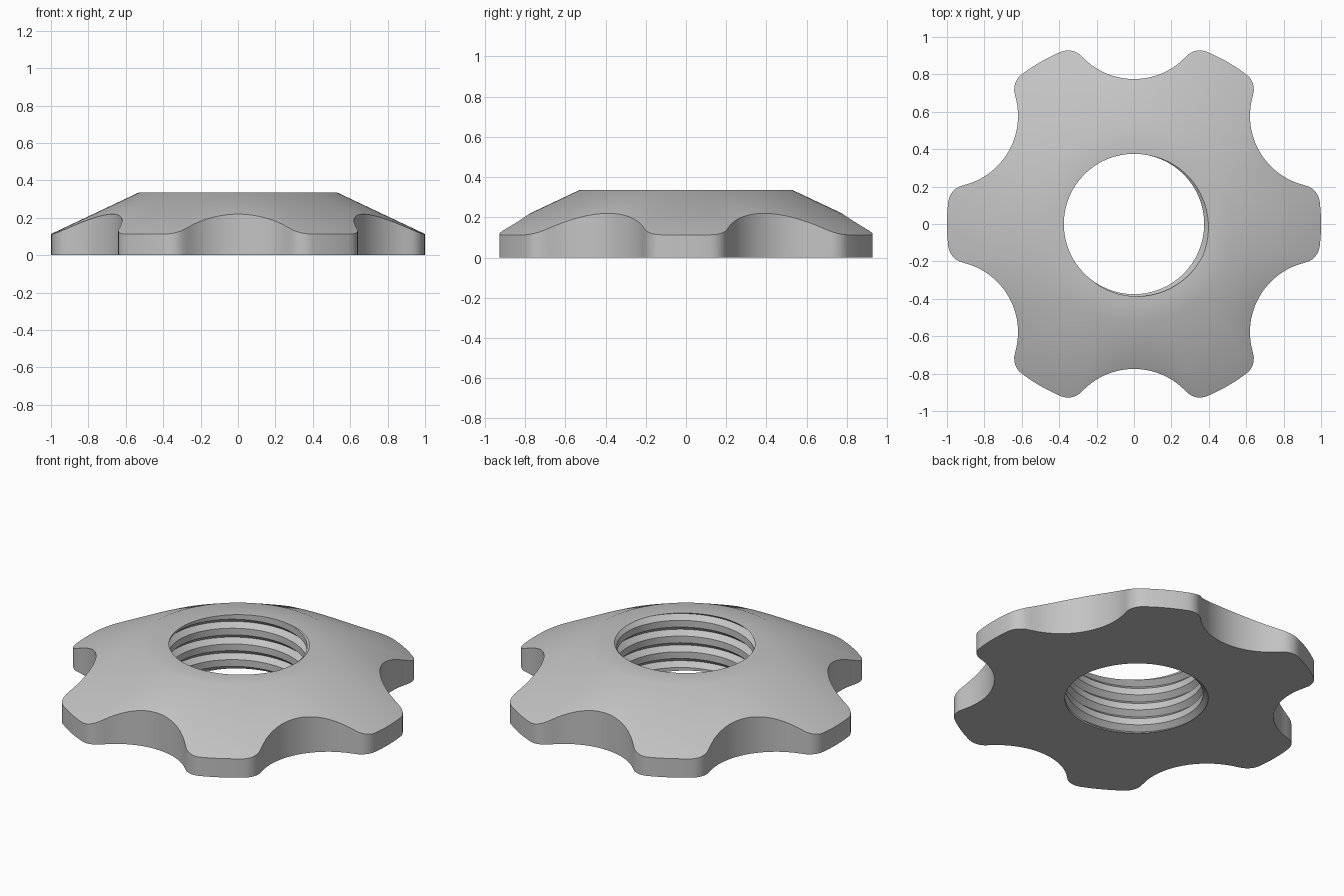
import bpy
import bmesh
from math import acos, atan2, cos, pi, radians, sin, sqrt

cube = bpy.data.objects.get("Cube")
if cube:
    bpy.data.objects.remove(cube, do_unlink=True)

# Overall sizes
COLUMNS = 360
HEIGHT, RIM_Z, SHOULDER = 0.335, 0.113, 0.53
NOTCH_CENTRE, NOTCH_RADIUS, FILLET = 1.157, 0.382, 0.1
CREST, DEPTH, PITCH, GROOVE = 0.375, 0.03, 0.094, 0.027

# Fillet between the rounded rim and each scalloped notch
fillet_dist = 1 - FILLET
reach = NOTCH_RADIUS + FILLET
notch_to_fillet = acos((fillet_dist**2 + NOTCH_CENTRE**2 - reach**2)
                       / (2 * fillet_dist * NOTCH_CENTRE))
fillet_angle = pi / 6 - notch_to_fillet
share = NOTCH_RADIUS / reach
tangent_angle = pi / 6 - atan2(
    share * fillet_dist * sin(notch_to_fillet),
    NOTCH_CENTRE + share * (fillet_dist * cos(notch_to_fillet) - NOTCH_CENTRE))


def ray_to_circle(dist, radius, offset, side):
    return dist * cos(offset) + side * sqrt(max(0, radius**2 - (dist * sin(offset))**2))


def outline_radius(angle):
    """Radius of the six-lobed outline."""
    a = abs((angle + pi / 6) % (pi / 3) - pi / 6)
    if a < fillet_angle:
        return 1.0
    if a < tangent_angle:
        return ray_to_circle(fillet_dist, FILLET, a - fillet_angle, 1)
    return ray_to_circle(NOTCH_CENTRE, NOTCH_RADIUS, pi / 6 - a, -1)


def bore_points(angle):
    """Threaded bore section, from the top down to the base."""
    start = HEIGHT + PITCH * (angle + radians(25)) / (2 * pi)
    heights = [HEIGHT]
    for turn in range(1, -7, -1):
        for step in (GROOVE, 0, -GROOVE):
            heights.append(min(HEIGHT, max(0, start + turn * PITCH + step)))
    heights.append(0)
    points = []
    for z in heights:
        phase = (z - start + PITCH / 2) % PITCH - PITCH / 2
        points.append((CREST + DEPTH * max(0, 1 - abs(phase) / GROOVE), z))
    return points


def section(angle):
    r = outline_radius(angle)
    cone_z = RIM_Z + (HEIGHT - RIM_Z) * (1 - r) / (1 - SHOULDER)
    return [(r, 0), (r, cone_z), (SHOULDER, HEIGHT)] + bore_points(angle)


# Sweep the section around the axis
bm = bmesh.new()
columns = []
for i in range(COLUMNS + 1):
    angle = 2 * pi * i / COLUMNS
    columns.append([bm.verts.new((r * cos(angle), r * sin(angle), z))
                    for r, z in section(angle)])
for a, b in zip(columns, columns[1:]):
    for k in range(len(a)):
        n = (k + 1) % len(a)
        bm.faces.new((a[k], b[k], b[n], a[n]))
bmesh.ops.remove_doubles(bm, verts=bm.verts, dist=0.0001)
bmesh.ops.recalc_face_normals(bm, faces=bm.faces)

mesh = bpy.data.meshes.new("lobed_nut")
bm.to_mesh(mesh)
bm.free()
nut = bpy.data.objects.new("lobed_nut", mesh)
bpy.context.collection.objects.link(nut)

# Plain grey finish
grey = bpy.data.materials.new("plain grey")
grey.use_nodes = True
colour = (0.55, 0.55, 0.55, 1)
grey.diffuse_color = colour
grey.node_tree.nodes["Principled BSDF"].inputs["Base Color"].default_value = colour
mesh.materials.append(grey)

bpy.ops.object.select_all(action="DESELECT")
nut.select_set(True)
bpy.context.view_layer.objects.active = nut
bpy.ops.object.shade_smooth_by_angle(angle=radians(30))
